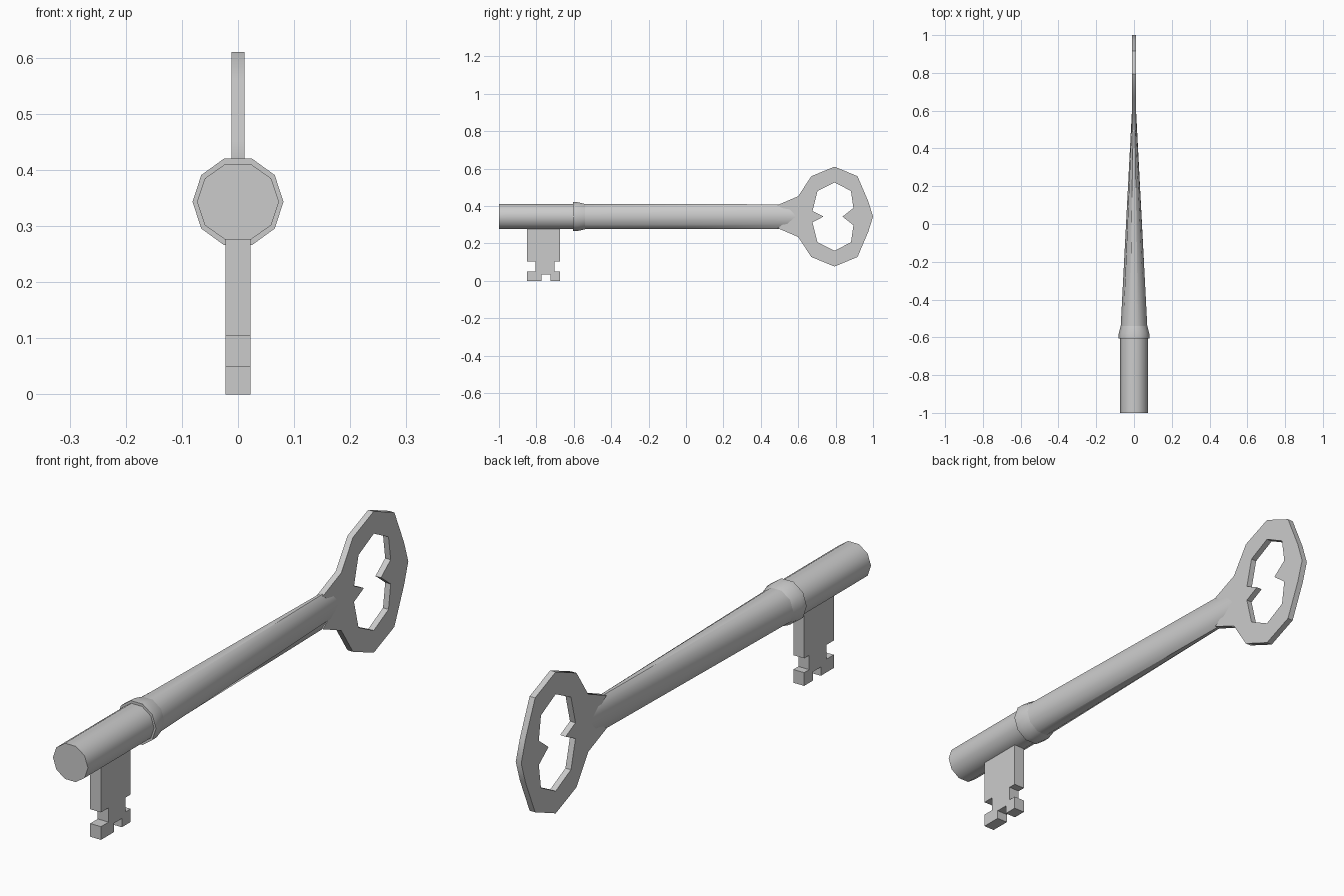
import bpy, bmesh
from math import cos, sin, pi, radians

if "Cube" in bpy.data.objects:
    bpy.data.objects.remove(bpy.data.objects["Cube"])

ZC = 0.343    # height of the key's axis
SIDES = 10


def finish(name, bm):
    bmesh.ops.recalc_face_normals(bm, faces=bm.faces)
    mesh = bpy.data.meshes.new(name)
    bm.to_mesh(mesh)
    bm.free()
    ob = bpy.data.objects.new(name, mesh)
    bpy.context.collection.objects.link(ob)
    bpy.ops.object.select_all(action='DESELECT')
    ob.select_set(True)
    bpy.context.view_layer.objects.active = ob
    bpy.ops.object.shade_smooth_by_angle(angle=radians(40))
    return ob


def loft(name, rings):
    """Ten-sided rod along y; each ring is (y, x radius, z radius)."""
    bm = bmesh.new()
    loops = [[bm.verts.new((rx * cos(2 * pi * i / SIDES), y,
                            ZC + rz * sin(2 * pi * i / SIDES)))
              for i in range(SIDES)] for y, rx, rz in rings]
    for a, b in zip(loops, loops[1:]):
        for i in range(SIDES):
            j = (i + 1) % SIDES
            bm.faces.new((a[i], a[j], b[j], b[i]))
    bm.faces.new(loops[0])
    bm.faces.new(loops[-1])
    return finish(name, bm)


def plate(name, outlines, half):
    """Flat plate in the yz plane, later outlines are holes."""
    bm = bmesh.new()
    for pts in outlines:
        vs = [bm.verts.new((-half, y, z)) for y, z in pts]
        for i, v in enumerate(vs):
            bm.edges.new((v, vs[(i + 1) % len(vs)]))
    bmesh.ops.triangle_fill(bm, edges=bm.edges[:], use_beauty=True)
    ext = bmesh.ops.extrude_face_region(bm, geom=bm.faces[:], use_keep_orig=True)
    moved = [g for g in ext['geom'] if isinstance(g, bmesh.types.BMVert)]
    bmesh.ops.translate(bm, verts=moved, vec=(2 * half, 0, 0))
    return finish(name, bm)


def mirrored(half):
    """Close an upper half outline by reflecting it about the key's axis."""
    up = [(y, ZC + h) for y, h in half]
    down = [(y, ZC - h) for y, h in reversed(half) if h > 0]
    if half[-1][1] == 0 and half[0][1] == 0:
        return up + down
    return up + down


# Shaft: round tip, then a blade-like taper in x toward the bow
loft("shaft", [(-1.0, 0.073, 0.071), (-0.57, 0.073, 0.071),
               (-0.535, 0.070, 0.071), (0.61, 0.0105, 0.069)])

# Collar ring around the shaft
loft("collar", [(-0.605, 0.081, 0.081), (-0.58, 0.081, 0.081),
                (-0.535, 0.069, 0.070)])

# Bow: handle plate with pierced, toothed opening
bow_outer = mirrored([(0.575, 0), (0.49, 0.062), (0.60, 0.109), (0.67, 0.216),
                      (0.794, 0.267), (0.917, 0.216), (0.975, 0.08), (1.0, 0)])
bow_hole = mirrored([(0.735, 0), (0.676, 0.03), (0.703, 0.137), (0.794, 0.183),
                     (0.882, 0.137), (0.895, 0.046), (0.837, 0)])
plate("bow", [bow_outer, bow_hole], 0.0115)

# Bit: notched blade under the tip
plate("bit", [[(-0.85, 0.30), (-0.85, 0.104), (-0.805, 0.104), (-0.805, 0.05),
               (-0.85, 0.05), (-0.85, 0), (-0.773, 0), (-0.773, 0.033),
               (-0.725, 0.033), (-0.725, 0), (-0.673, 0), (-0.673, 0.05),
               (-0.703, 0.05), (-0.703, 0.104), (-0.673, 0.104),
               (-0.673, 0.30)]], 0.0225)
